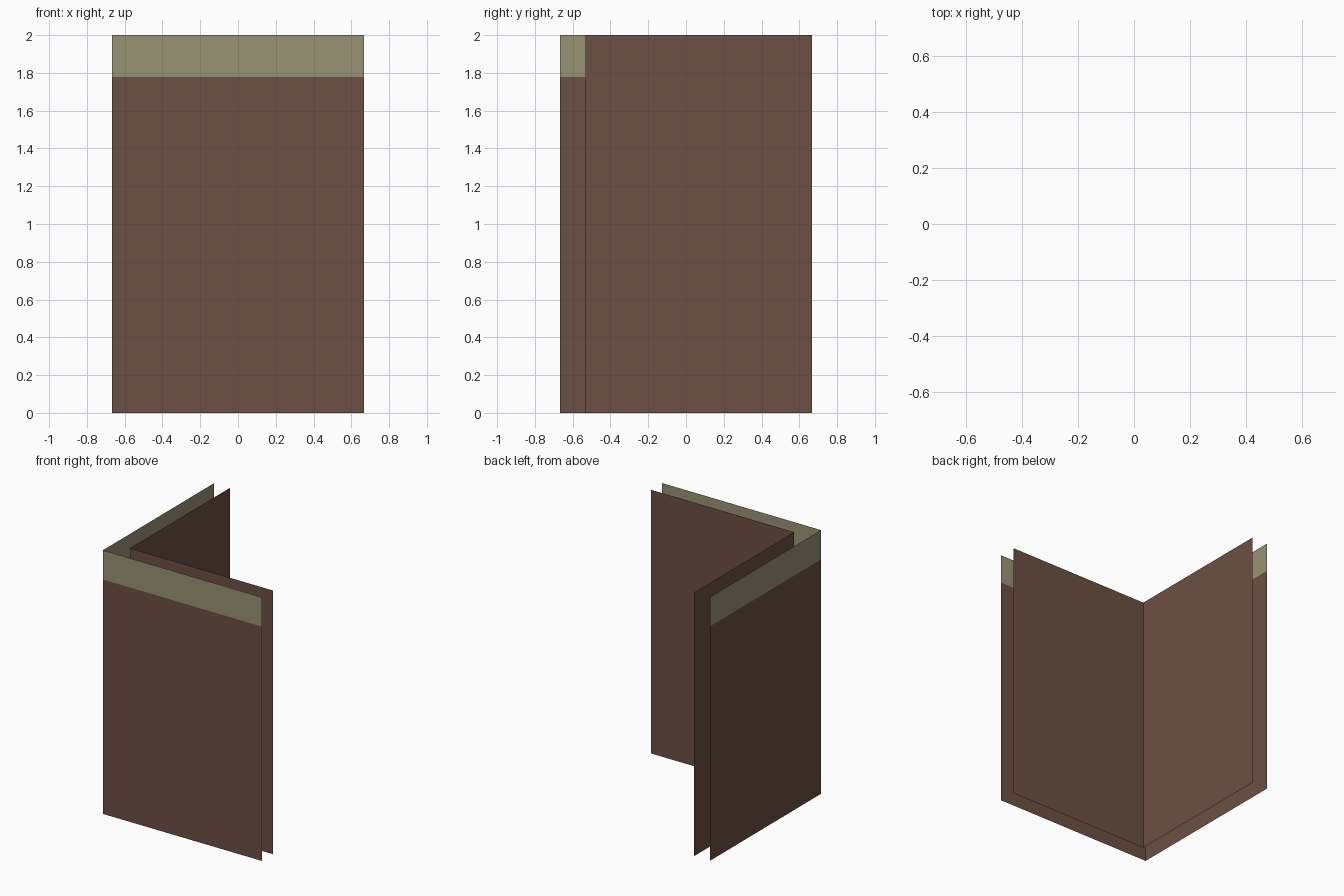
import bpy
import bmesh

if "Cube" in bpy.data.objects:
    bpy.data.objects.remove(bpy.data.objects["Cube"])


def material(name, rgb):
    m = bpy.data.materials.new(name)
    m.diffuse_color = (*rgb, 1.0)
    m.use_nodes = True
    m.node_tree.nodes["Principled BSDF"].inputs["Base Color"].default_value = m.diffuse_color
    return m


brown = material("brown", (0.150, 0.082, 0.058))
olive = material("olive", (0.314, 0.292, 0.181))

HALF = 0.6667       # half the footprint
HEIGHT = 2.0
BAND = 1.778        # bottom of the olive band


def corner_wall(name, corner, levels, inward):
    """Thin L-shaped sheet through the given corner, split at each level."""
    plan = [(corner, HALF), (corner, corner), (HALF, corner)]
    if inward:
        plan.reverse()
    bm = bmesh.new()
    rows = [[bm.verts.new((x, y, z)) for x, y in plan] for z in levels]
    for low, high in zip(rows, rows[1:]):
        for i in range(len(plan) - 1):
            bm.faces.new((low[i], low[i + 1], high[i + 1], high[i]))
    # Olive for everything above the band line
    for f in bm.faces:
        if len(levels) > 2 and f.calc_center_median().z > BAND:
            f.material_index = 1
    mesh = bpy.data.meshes.new(name)
    bm.to_mesh(mesh)
    bm.free()
    mesh.materials.append(brown)
    mesh.materials.append(olive)
    obj = bpy.data.objects.new(name, mesh)
    bpy.context.collection.objects.link(obj)


# Outer walls with the olive top band
corner_wall("outer_walls", -HALF, (0.0, BAND, HEIGHT), False)
# Plain inner walls, facing the room
corner_wall("inner_walls", -0.5333, (0.0, HEIGHT), True)
